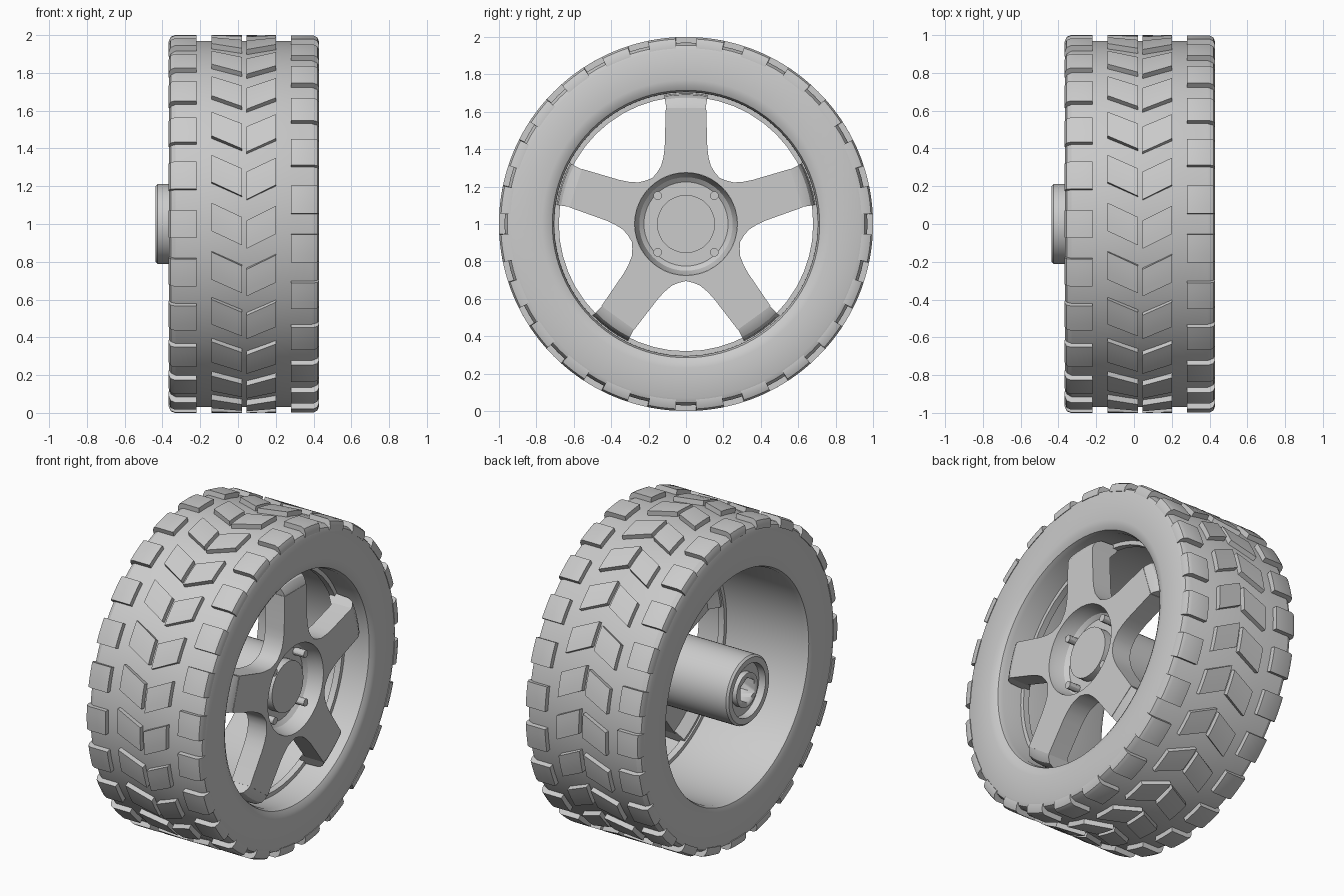
import bpy, bmesh
from math import sin, cos, radians, tau, hypot, atan2

cube = bpy.data.objects.get("Cube")
if cube:
    bpy.data.objects.remove(cube)

grey = bpy.data.materials.new("plain grey")
grey.use_nodes = True
COLOUR = (0.6, 0.6, 0.6, 1)
grey.diffuse_color = COLOUR
grey.node_tree.nodes["Principled BSDF"].inputs["Base Color"].default_value = COLOUR


def place(x, r, a):
    """Point at distance r from the axle, angle a measured from the top."""
    return (x, r * sin(a), 1 + r * cos(a))


def finish(name, bm, angle=30):
    bmesh.ops.remove_doubles(bm, verts=bm.verts, dist=1e-5)
    bmesh.ops.recalc_face_normals(bm, faces=bm.faces)
    mesh = bpy.data.meshes.new(name)
    bm.to_mesh(mesh)
    bm.free()
    obj = bpy.data.objects.new(name, mesh)
    bpy.context.collection.objects.link(obj)
    mesh.materials.append(grey)
    bpy.ops.object.select_all(action='DESELECT')
    obj.select_set(True)
    bpy.context.view_layer.objects.active = obj
    bpy.ops.object.shade_smooth_by_angle(angle=radians(angle))
    return obj


def revolve(name, profile, steps=72):
    """Spin a closed (x, radius) profile around the axle."""
    bm = bmesh.new()
    rings = [[bm.verts.new(place(x, r, tau * i / steps)) for x, r in profile]
             for i in range(steps)]
    n = len(profile)
    for i in range(steps):
        a, b = rings[i], rings[(i + 1) % steps]
        for j in range(n):
            k = (j + 1) % n
            if profile[j][1] + profile[k][1] > 0:
                bm.faces.new((a[j], a[k], b[k], b[j]))
    bmesh.ops.dissolve_degenerate(bm, edges=bm.edges, dist=1e-5)
    return finish(name, bm)


def arc_blocks(name, profile, count, half, start=0, slant=0, steps=4):
    """Repeat a block, swept from a closed (x, radius) profile, round the axle."""
    bm = bmesh.new()
    n = len(profile)
    mid = (min(p[0] for p in profile) + max(p[0] for p in profile)) / 2
    for c in range(count):
        centre = start + tau * c / count
        rings = []
        for s in range(steps + 1):
            a = centre + half * (2 * s / steps - 1)
            rings.append([bm.verts.new(place(x, r, a + slant * (x - mid)))
                          for x, r in profile])
        for a, b in zip(rings, rings[1:]):
            for j in range(n):
                k = (j + 1) % n
                bm.faces.new((a[j], a[k], b[k], b[j]))
        bm.faces.new(rings[0])
        bm.faces.new(rings[-1][::-1])
    return finish(name, bm)


def cylinder(name, x0, x1, radius, y=0, z=1, sides=20):
    bm = bmesh.new()
    loops = [[bm.verts.new((x, y + radius * sin(tau * i / sides),
                            z + radius * cos(tau * i / sides)))
              for i in range(sides)] for x in (x0, x1)]
    for i in range(sides):
        k = (i + 1) % sides
        bm.faces.new((loops[0][i], loops[0][k], loops[1][k], loops[1][i]))
    for loop in loops:
        bm.faces.new(loop)
    return finish(name, bm)


# Tyre carcass with rounded shoulders and lips
revolve("tyre", [(-.365, .74), (-.365, .93), (-.355, .955), (-.33, .97),
                 (.39, .97), (.42, .955), (.43, .93), (.43, .77), (.425, .74),
                 (.41, .715), (.38, .705), (-.33, .7), (-.355, .71)], 96)

# Tread: two shoulder rows and two slanted centre rows
HALF = .075
arc_blocks("left_shoulder_tread",
           [(.28, .96), (.28, 1), (.4, 1), (.42, .99), (.43, .965), (.43, .94)],
           24, HALF, radians(7.5))
arc_blocks("right_shoulder_tread",
           [(-.22, .96), (-.22, 1), (-.335, 1), (-.357, .99), (-.367, .965),
            (-.367, .94)], 24, HALF)
arc_blocks("right_centre_tread", [(-.14, .96), (-.14, 1), (.02, 1), (.02, .96)],
           24, HALF, 0, -.47)
arc_blocks("left_centre_tread", [(.045, .96), (.045, 1), (.2, 1), (.2, .96)],
           24, HALF, radians(-1), .5)

# Rim ring behind the spoke feet
revolve("rim_ring", [(.21, .68), (.21, .71), (.25, .71), (.25, .68)], 48)

# Spoke plate: star outline round a circular opening
FACE, BACK, BORE = .4, .27, .275
edge = [(.108, .62), (.114, .41), (.12, .36), (.133, .31), (.155, .275)]
half_spoke = [(hypot(u, v), atan2(u, v)) for u, v in edge]
spoke = [(r, -a) for r, a in half_spoke[::-1]] + [(.62, 0)] + half_spoke
spoke.append((.305, tau / 10))
star = [(r, a + tau * k / 5) for k in range(5) for r, a in spoke]
bm = bmesh.new()
loops = [[bm.verts.new(place(x, BORE if inner else r, a)) for r, a in star]
         for x, inner in ((FACE, True), (FACE, False), (BACK, False), (BACK, True))]
for i in range(len(star)):
    k = (i + 1) % len(star)
    for a, b in zip(loops, loops[1:] + loops[:1]):
        bm.faces.new((a[i], a[k], b[k], b[i]))
finish("spokes", bm)

# Spoke feet curve back to meet the ring
arc_blocks("spoke_feet", [(FACE, .61), (.394, .645), (.375, .675), (.34, .692),
                          (.22, .7), (.22, .665), (BACK, .61)], 5, .168)

# Hub: dished front with a round cap, long tube to the back with a collar
hub = revolve("hub", [(.345, 0), (.345, .155), (.29, .155), (.29, .225),
                      (.31, .25), (.36, .268), (FACE, BORE), (BACK, BORE),
                      (BACK, .212), (-.425, .212), (-.437, .2), (-.437, .165),
                      (-.39, .165), (-.39, .105), (-.425, .105), (-.425, 0)], 48)
socket = cylinder("socket_cutter", -.6, -.25, .078, sides=6)
socket.hide_render = True
socket.hide_viewport = True
cut = hub.modifiers.new("socket", 'BOOLEAN')
cut.operation = 'DIFFERENCE'
cut.object = socket

# Four studs in the dish
for i, (sy, sz) in enumerate(((1, 1), (1, -1), (-1, -1), (-1, 1))):
    cylinder(f"stud_{i + 1}", .28, .365, .023, .152 * sy, 1 + .152 * sz, 12)
